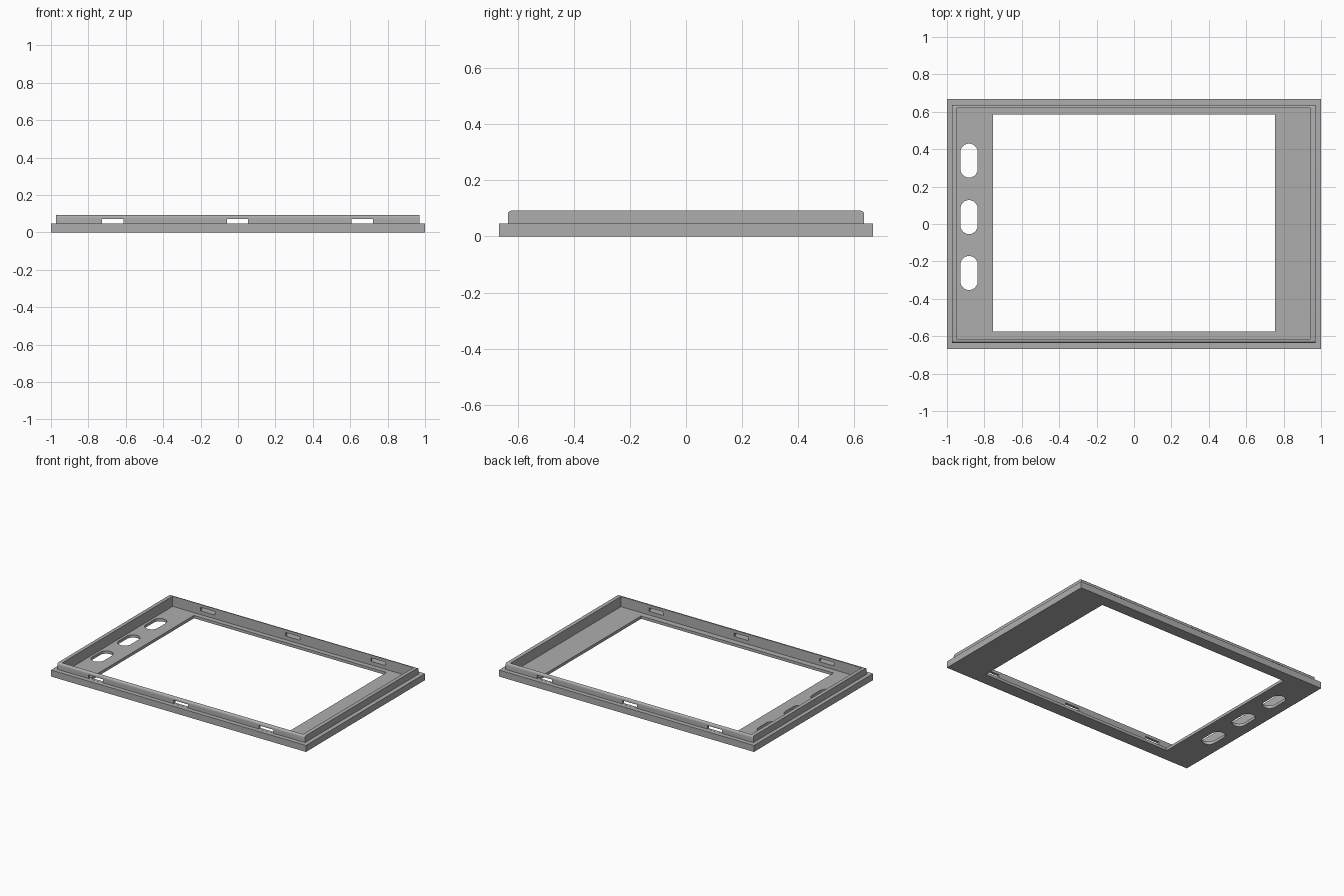
import bpy, bmesh
from math import pi, cos, sin

if "Cube" in bpy.data.objects:
    bpy.data.objects.remove(bpy.data.objects["Cube"])

grey = bpy.data.materials.new("mid grey")
grey.use_nodes = True
COLOUR = (0.42, 0.42, 0.42, 1)
grey.diffuse_color = COLOUR
grey.node_tree.nodes["Principled BSDF"].inputs["Base Color"].default_value = COLOUR


def prism(name, outline, z0, z1):
    """Extrude a closed xy outline from z0 to z1."""
    bm = bmesh.new()
    face = bm.faces.new([bm.verts.new((x, y, z0)) for x, y in outline])
    top = bmesh.ops.extrude_face_region(bm, geom=[face])["geom"]
    for v in top:
        if isinstance(v, bmesh.types.BMVert):
            v.co.z = z1
    bmesh.ops.recalc_face_normals(bm, faces=bm.faces)
    mesh = bpy.data.meshes.new(name)
    bm.to_mesh(mesh)
    bm.free()
    mesh.materials.append(grey)
    obj = bpy.data.objects.new(name, mesh)
    bpy.context.collection.objects.link(obj)
    return obj


def box(name, x0, x1, y0, y1, z0, z1):
    return prism(name, [(x0, y0), (x1, y0), (x1, y1), (x0, y1)], z0, z1)


def stadium(cx, cy, radius, half, steps=12):
    """Outline of an upright slot with round ends."""
    points = []
    for end, start in ((1, 0), (-1, pi)):
        for i in range(steps + 1):
            a = start + pi * i / steps
            points.append((cx + radius * cos(a),
                           cy + end * (half - radius) + radius * sin(a)))
    return points


def combine(target, tool, operation):
    """Apply a boolean, then discard the tool."""
    tool.hide_render = True
    mod = target.modifiers.new("combine", "BOOLEAN")
    mod.operation, mod.solver, mod.object = operation, "EXACT", tool
    bpy.context.view_layer.objects.active = target
    bpy.ops.object.modifier_apply(modifier=mod.name)
    bpy.data.objects.remove(tool)


BASE_TOP, RIM_TOP, FLOOR = 0.046, 0.092, 0.02

# Wide base plate
frame = box("bezel_frame", -1, 1, -0.667, 0.667, 0, BASE_TOP)

# Raised rim, with its long upper edges rounded
rim = box("rim", -0.972, 0.97, -0.635, 0.635, 0.01, RIM_TOP)
bm = bmesh.new()
bm.from_mesh(rim.data)
long_edges = [e for e in bm.edges
              if all(v.co.z > BASE_TOP for v in e.verts)
              and abs(e.verts[0].co.x - e.verts[1].co.x) > 1]
bmesh.ops.bevel(bm, geom=long_edges, offset=0.012, segments=3,
                profile=0.5, affect="EDGES")
bm.to_mesh(rim.data)
bm.free()
combine(frame, rim, "UNION")

# Recess inside the rim and the screen window
combine(frame, box("recess", -0.946, 0.942, -0.617, 0.62, FLOOR, 0.2), "DIFFERENCE")
combine(frame, box("window", -0.755, 0.755, -0.575, 0.585, -0.1, 0.2), "DIFFERENCE")

# Three button holes on the right
for y in (0.339, 0.037, -0.262):
    combine(frame, prism("button_hole", stadium(-0.882, y, 0.046, 0.091), -0.1, 0.1),
            "DIFFERENCE")

# Clip slots through the front and back rim walls
for x in (-0.67, -0.003, 0.665):
    combine(frame, box("clip_slot", x - 0.057, x + 0.057, -1, 1, 0.0465, 0.071),
            "DIFFERENCE")

# Flat faces with crisp edges, only the rounded edges smoothed
bpy.ops.object.select_all(action="DESELECT")
frame.select_set(True)
bpy.context.view_layer.objects.active = frame
bpy.ops.object.shade_smooth_by_angle(angle=0.6)
